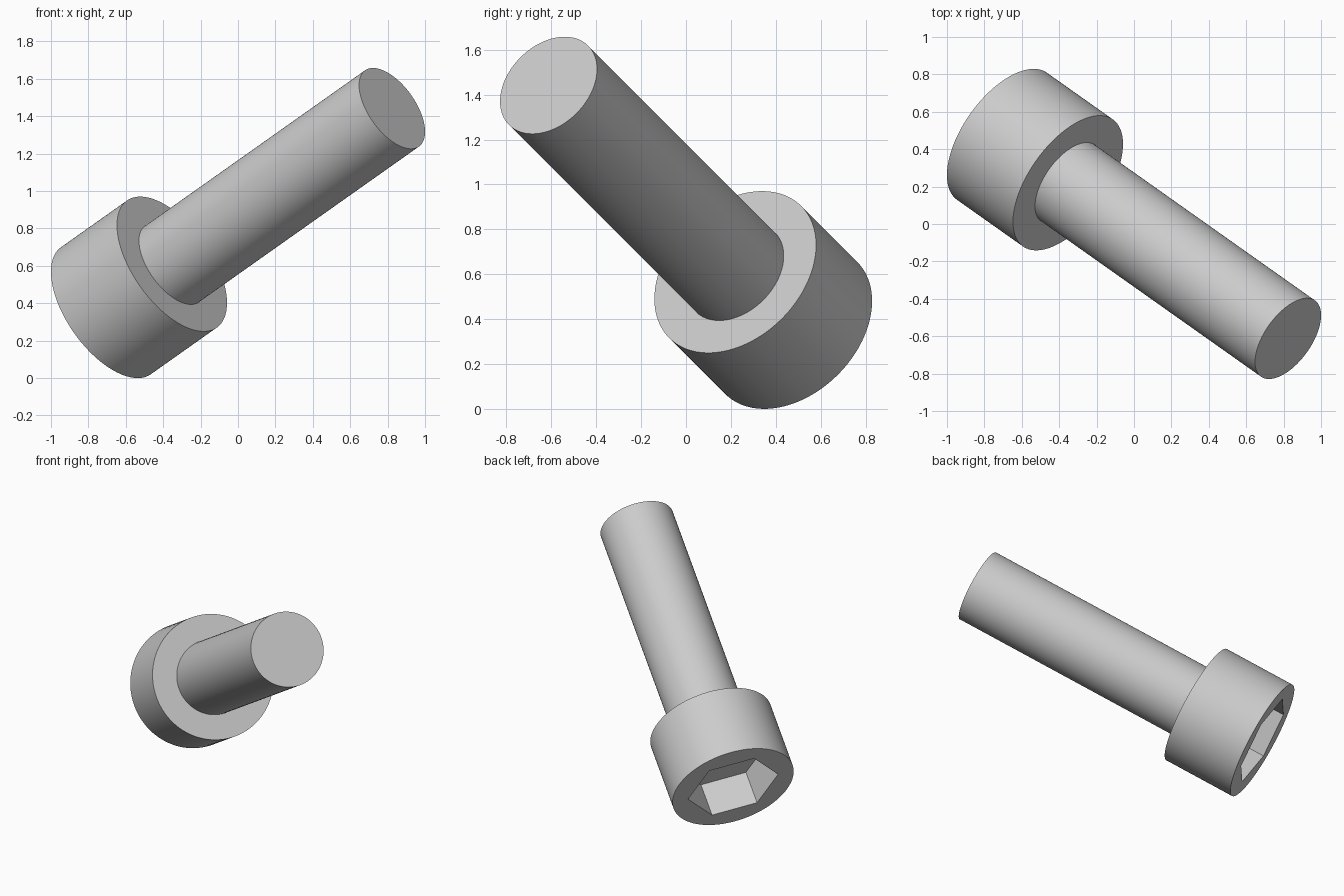
import bpy
import bmesh
from math import cos, sin, pi, radians
from mathutils import Matrix, Vector

SEGMENTS = 120
UNIT = 0.0832              # all bolt sizes are multiples of this
HEAD_RADIUS, HEAD_HEIGHT = 5 * UNIT, 6 * UNIT
SHAFT_RADIUS, SHAFT_LENGTH = 3 * UNIT, 20 * UNIT
SOCKET_RADIUS, SOCKET_DEPTH = 0.309, 3 * UNIT

cube = bpy.data.objects.get("Cube")
if cube:
    bpy.data.objects.remove(cube, do_unlink=True)

steel = bpy.data.materials.new("steel grey")
steel.use_nodes = True
colour = (0.6, 0.6, 0.6, 1)
steel.diffuse_color = colour
steel.node_tree.nodes["Principled BSDF"].inputs["Base Color"].default_value = colour

# Tilted frame: z runs from the socket end to the tip, x points at a socket corner
axis = Vector((0.5 ** 0.5, -0.5, 0.5))
side = -Vector((0.5, 0.5 ** 0.5, 0)).normalized()
side.rotate(Matrix.Rotation(radians(-12.3), 3, axis))
frame = Matrix((side, axis.cross(side), axis)).transposed().to_4x4()
frame.translation = (-0.706, 0.469, 0.36)


def circle(angle):
    return 1


def hexagon(angle):
    return cos(pi / 6) / cos(angle % (pi / 3) - pi / 6)


def loft(name, rings):
    """Skin a list of (shape, radius, height) rings and cap both ends."""
    bm = bmesh.new()
    loops = []
    for shape, radius, z in rings:
        loop = []
        for i in range(SEGMENTS):
            a = 2 * pi * i / SEGMENTS
            r = radius * shape(a)
            loop.append(bm.verts.new((r * cos(a), r * sin(a), z)))
        loops.append(loop)
    for low, high in zip(loops, loops[1:]):
        for i in range(SEGMENTS):
            j = (i + 1) % SEGMENTS
            bm.faces.new((low[i], low[j], high[j], high[i]))
    bm.faces.new(loops[0][::-1])
    bm.faces.new(loops[-1])
    bmesh.ops.recalc_face_normals(bm, faces=bm.faces)
    mesh = bpy.data.meshes.new(name)
    bm.to_mesh(mesh)
    bm.free()
    mesh.materials.append(steel)
    obj = bpy.data.objects.new(name, mesh)
    obj.matrix_world = frame
    bpy.context.collection.objects.link(obj)
    bpy.ops.object.select_all(action="DESELECT")
    obj.select_set(True)
    bpy.context.view_layer.objects.active = obj
    bpy.ops.object.shade_smooth_by_angle(angle=radians(30))


# Head with a six-sided blind socket
loft("bolt_head", [
    (hexagon, SOCKET_RADIUS, SOCKET_DEPTH),
    (hexagon, SOCKET_RADIUS, 0),
    (circle, HEAD_RADIUS, 0),
    (circle, HEAD_RADIUS, HEAD_HEIGHT),
])

# Plain shaft, rooted slightly inside the head
loft("bolt_shaft", [
    (circle, SHAFT_RADIUS, HEAD_HEIGHT - UNIT),
    (circle, SHAFT_RADIUS, HEAD_HEIGHT + SHAFT_LENGTH),
])
